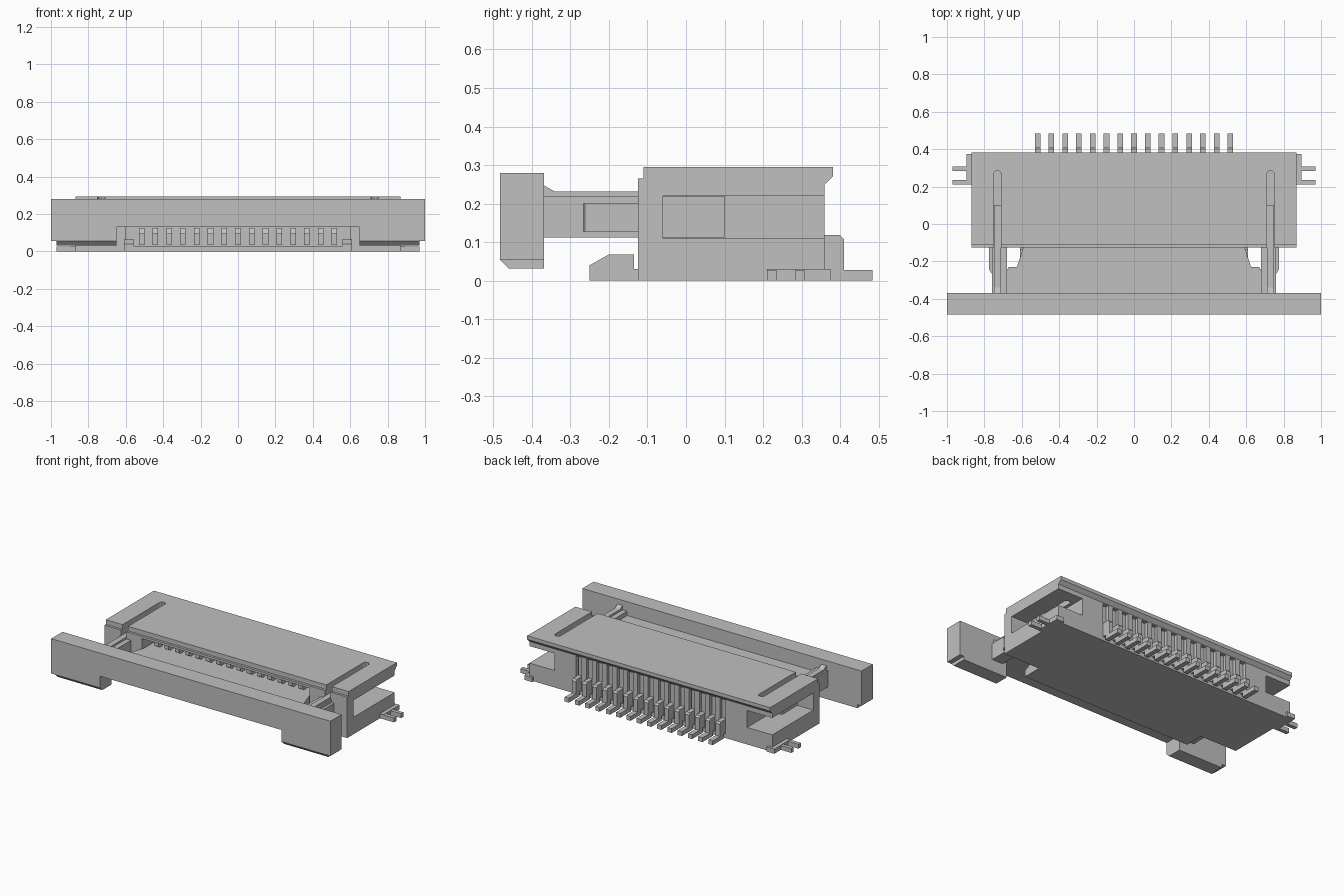
import bpy, bmesh
from mathutils import Vector

if "Cube" in bpy.data.objects:
    bpy.data.objects.remove(bpy.data.objects["Cube"])

grey = bpy.data.materials.new("light_grey")
grey.use_nodes = True
colour = (0.53, 0.53, 0.53, 1)
grey.diffuse_color = colour
grey.node_tree.nodes["Principled BSDF"].inputs["Base Color"].default_value = colour


def add_prism(bm, outline, lo, hi, axis="x"):
    """Extrude an outline: (y, z) along x, or (x, y) along z."""
    def point(a, b, t):
        return Vector((t, a, b)) if axis == "x" else Vector((a, b, t))
    verts = [bm.verts.new(point(a, b, lo)) for a, b in outline]
    face = bm.faces.new(verts)
    shift = point(0, 0, hi - lo)
    out = bmesh.ops.extrude_face_region(bm, geom=[face])
    moved = [g for g in out["geom"] if isinstance(g, bmesh.types.BMVert)]
    bmesh.ops.translate(bm, verts=moved, vec=shift)


def add_box(bm, x0, x1, y0, y1, z0, z1):
    add_prism(bm, [(y0, z0), (y1, z0), (y1, z1), (y0, z1)], x0, x1)


def finish(name, bm, mirrored=False):
    bmesh.ops.recalc_face_normals(bm, faces=bm.faces)
    mesh = bpy.data.meshes.new(name)
    bm.to_mesh(mesh)
    bm.free()
    mesh.materials.append(grey)
    obj = bpy.data.objects.new(name, mesh)
    bpy.context.collection.objects.link(obj)
    if mirrored:
        obj.modifiers.new("mirror", "MIRROR").use_mirror_merge = False
    return obj


def cut(target, name, bm, mirrored=False):
    cutter = finish(name, bm, mirrored)
    cutter.hide_render = True
    cutter.hide_viewport = True
    cutter.display_type = "WIRE"
    mod = target.modifiers.new(name, "BOOLEAN")
    mod.operation = "DIFFERENCE"
    mod.solver = "EXACT"
    mod.object = cutter


PINS = [(i - 7) * 0.0736 for i in range(15)]

# Housing with stepped front lip and undercut rear lip
bm = bmesh.new()
add_prism(bm, [(-0.125, 0), (0.36, 0), (0.36, 0.25), (0.382, 0.272), (0.382, 0.295),
               (-0.11, 0.295), (-0.11, 0.265), (-0.125, 0.265)], -0.87, 0.87)
housing = finish("housing", bm)

# Mouth for the cable
bm = bmesh.new()
add_box(bm, -0.6, 0.6, -0.2, 0.2, 0.03, 0.25)
cut(housing, "mouth_cutter", bm)

# Side recesses, open to the rear
bm = bmesh.new()
add_box(bm, 0.69, 0.95, -0.06, 0.45, 0.11, 0.22)
cut(housing, "side_recess_cutter", bm, True)

# Rounded guide slots in the top
bm = bmesh.new()
add_prism(bm, [(0.71, -0.2), (0.75, -0.2), (0.75, 0.27), (0.743, 0.281),
               (0.73, 0.286), (0.717, 0.281), (0.71, 0.27)], 0.21, 0.35, "z")
cut(housing, "guide_slot_cutter", bm, True)

# Rear grooves, one for each contact
bm = bmesh.new()
for x in PINS:
    add_box(bm, x - 0.02, x + 0.02, 0.32, 0.362, 0.025, 0.245)
cut(housing, "rear_groove_cutter", bm)

# Floor ledge in front of the housing
bm = bmesh.new()
add_box(bm, -0.61, 0.61, -0.25, -0.12, 0, 0.03)
finish("floor_ledge", bm)
bm = bmesh.new()
add_prism(bm, [(-0.25, 0), (-0.25, 0.04), (-0.2, 0.068), (-0.135, 0.068),
               (-0.135, 0)], 0.56, 0.61)
finish("ledge_rails", bm, True)

# Contacts: rear leg with foot, upper spring and lower arm
bm = bmesh.new()
for x in PINS:
    a, b = x - 0.015, x + 0.015
    add_prism(bm, [(0.32, 0.03), (0.375, 0.03), (0.375, 0), (0.484, 0), (0.484, 0.028),
                   (0.41, 0.028), (0.41, 0.107), (0.4, 0.118), (0.345, 0.118),
                   (0.345, 0.24), (0.32, 0.24)], a, b)
    add_prism(bm, [(-0.1, 0.215), (-0.085, 0.205), (0.2, 0.215), (0.2, 0.25),
                   (-0.1, 0.25)], a, b)
    add_prism(bm, [(-0.12, 0.035), (0.2, 0.035), (0.2, 0.1), (-0.03, 0.1),
                   (-0.05, 0.125), (-0.08, 0.125), (-0.1, 0.095), (-0.12, 0.095)], a, b)
finish("contacts", bm)

# Solder tabs with two prongs each side
bm = bmesh.new()
add_box(bm, 0.84, 0.895, 0.21, 0.375, 0, 0.03)
for y in (0.21, 0.283):
    add_box(bm, 0.88, 0.97, y, y + 0.025, 0, 0.028)
finish("solder_tabs", bm, True)

# Slider bar with chamfered end legs
bm = bmesh.new()
add_box(bm, -0.65, 0.65, -0.483, -0.368, 0.13, 0.28)
for s in (-1, 1):
    add_box(bm, *sorted((s * 0.65, s)), -0.483, -0.368, 0.055, 0.28)
    add_prism(bm, [(-0.483, 0.055), (-0.46, 0.032), (-0.368, 0.032), (-0.368, 0.055)],
              *sorted((s * 0.65, s * 0.97)))
finish("slider_bar", bm)

# Slider tongue reaching into the mouth
bm = bmesh.new()
add_prism(bm, [(-0.67, -0.37), (0.67, -0.37), (0.67, -0.23), (0.626, -0.23),
               (0.59, -0.12), (0.59, 0.05), (-0.59, 0.05), (-0.59, -0.12),
               (-0.626, -0.23), (-0.67, -0.23)], 0.13, 0.19, "z")
finish("slider_tongue", bm)

# Slider arms: side plate, latch bulge and guide ridge
bm = bmesh.new()
add_box(bm, 0.68, 0.758, -0.37, 0.1, 0.112, 0.218)
add_prism(bm, [(0.75, -0.27), (0.765, -0.262), (0.775, -0.24), (0.775, -0.1),
               (0.75, -0.1)], 0.127, 0.2, "z")
add_prism(bm, [(-0.37, 0.15), (-0.37, 0.248), (-0.34, 0.231), (0.1, 0.231),
               (0.1, 0.15)], 0.712, 0.748)
add_box(bm, 0.66, 0.69, -0.37, -0.24, 0.13, 0.19)
finish("slider_arms", bm, True)
